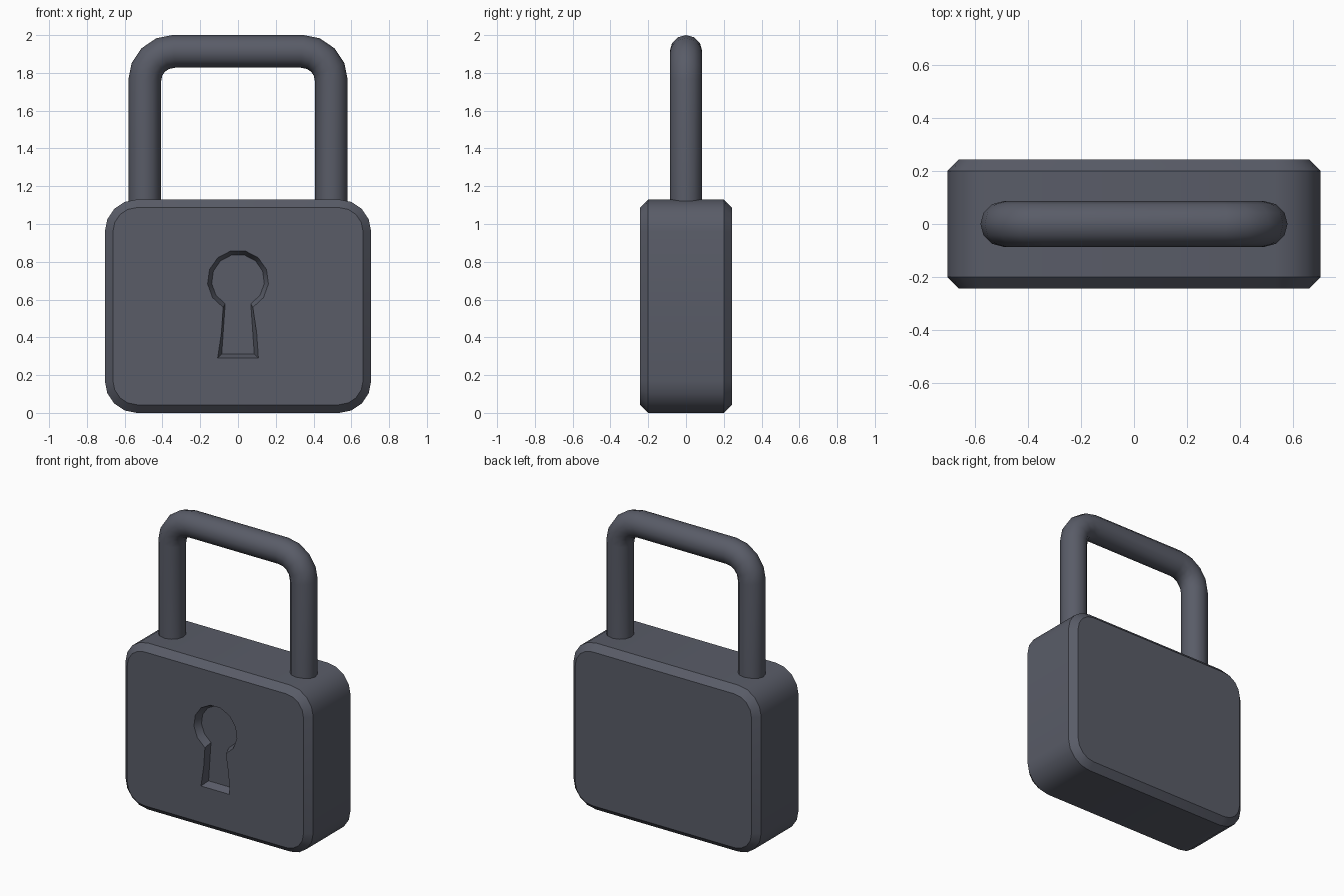
import bpy, bmesh, math
from mathutils import Vector

if "Cube" in bpy.data.objects:
    bpy.data.objects.remove(bpy.data.objects["Cube"])

steel = bpy.data.materials.new("dark blue grey metal")
steel.diffuse_color = (0.1, 0.107, 0.137, 1)
steel.use_nodes = True
steel.node_tree.nodes["Principled BSDF"].inputs["Base Color"].default_value = steel.diffuse_color


def loft(name, rings):
    """Join equal-length vertex rings with quads and cap both ends."""
    bm = bmesh.new()
    vs = [[bm.verts.new(p) for p in r] for r in rings]
    n = len(vs[0])
    for a, b in zip(vs, vs[1:]):
        for i in range(n):
            j = (i + 1) % n
            bm.faces.new((a[i], a[j], b[j], b[i]))
    bm.faces.new(vs[0])
    bm.faces.new(vs[-1])
    bmesh.ops.recalc_face_normals(bm, faces=bm.faces)
    me = bpy.data.meshes.new(name)
    bm.to_mesh(me)
    bm.free()
    me.materials.append(steel)
    ob = bpy.data.objects.new(name, me)
    bpy.context.collection.objects.link(ob)
    return ob


def activate(ob):
    bpy.ops.object.select_all(action='DESELECT')
    ob.select_set(True)
    bpy.context.view_layer.objects.active = ob


def rounded_rect(inset, y, half=0.705, top=1.13, rad=0.17, steps=4):
    w, h, r = half - inset, top / 2 - inset, rad - inset
    pts = []
    for k, (sx, sz) in enumerate(((1, 1), (-1, 1), (-1, -1), (1, -1))):
        for i in range(steps + 1):
            a = math.pi / 2 * (k + i / steps)
            pts.append((sx * (w - r) + r * math.cos(a), y,
                        top / 2 + sz * (h - r) + r * math.sin(a)))
    return pts


def keyhole(inset, y):
    r = 0.162 - inset
    a0 = math.radians(-61)
    span = math.pi - 2 * a0
    n = 11
    pts = [(r * math.cos(a0 + span * i / n), y, 0.70 + r * math.sin(a0 + span * i / n))
           for i in range(n + 1)]
    x = 0.108 - inset
    return pts + [(-x, y, 0.29 + inset), (x, y, 0.29 + inset)]


# Chamfered body
body = loft("lock_body", [rounded_rect(0.043, -0.243), rounded_rect(0, -0.2),
                          rounded_rect(0, 0.2), rounded_rect(0.043, 0.243)])

# Tapered keyhole recess
cutter = loft("keyhole_cutter", [keyhole(-0.022, -0.293), keyhole(0.022, -0.193)])
cutter.hide_render = True
mod = body.modifiers.new("keyhole", 'BOOLEAN')
mod.operation = 'DIFFERENCE'
mod.solver = 'EXACT'
mod.object = cutter
activate(body)
bpy.ops.object.modifier_apply(modifier=mod.name)
bpy.data.objects.remove(cutter)

# Shackle: round bar swept along an arch
TUBE, LEG, TOP, BEND = 0.086, 0.494, 1.914, 0.155
path = [(LEG, 1.12)]
for k, s in enumerate((1, -1)):
    for i in range(5):
        a = math.pi / 2 * (k + i / 4)
        path.append((s * (LEG - BEND) + BEND * math.cos(a), TOP - BEND + BEND * math.sin(a)))
path.append((-LEG, 1.12))
path = [Vector(p) for p in path]
rings = []
for i, p in enumerate(path):
    d0 = (p - path[max(i - 1, 0)]).normalized() if i else (path[1] - p).normalized()
    d1 = (path[i + 1] - p).normalized() if i < len(path) - 1 else d0
    t = (d0 + d1).normalized()
    side = Vector((t.y, -t.x)) / t.dot(d0)
    ring = []
    for j in range(12):
        a = math.tau * j / 12
        q = p + side * TUBE * math.cos(a)
        ring.append((q.x, TUBE * math.sin(a), q.y))
    rings.append(ring)
shackle = loft("shackle", rings)

for ob, ang in ((body, 29), (shackle, 40)):
    activate(ob)
    bpy.ops.object.shade_smooth_by_angle(angle=math.radians(ang))
